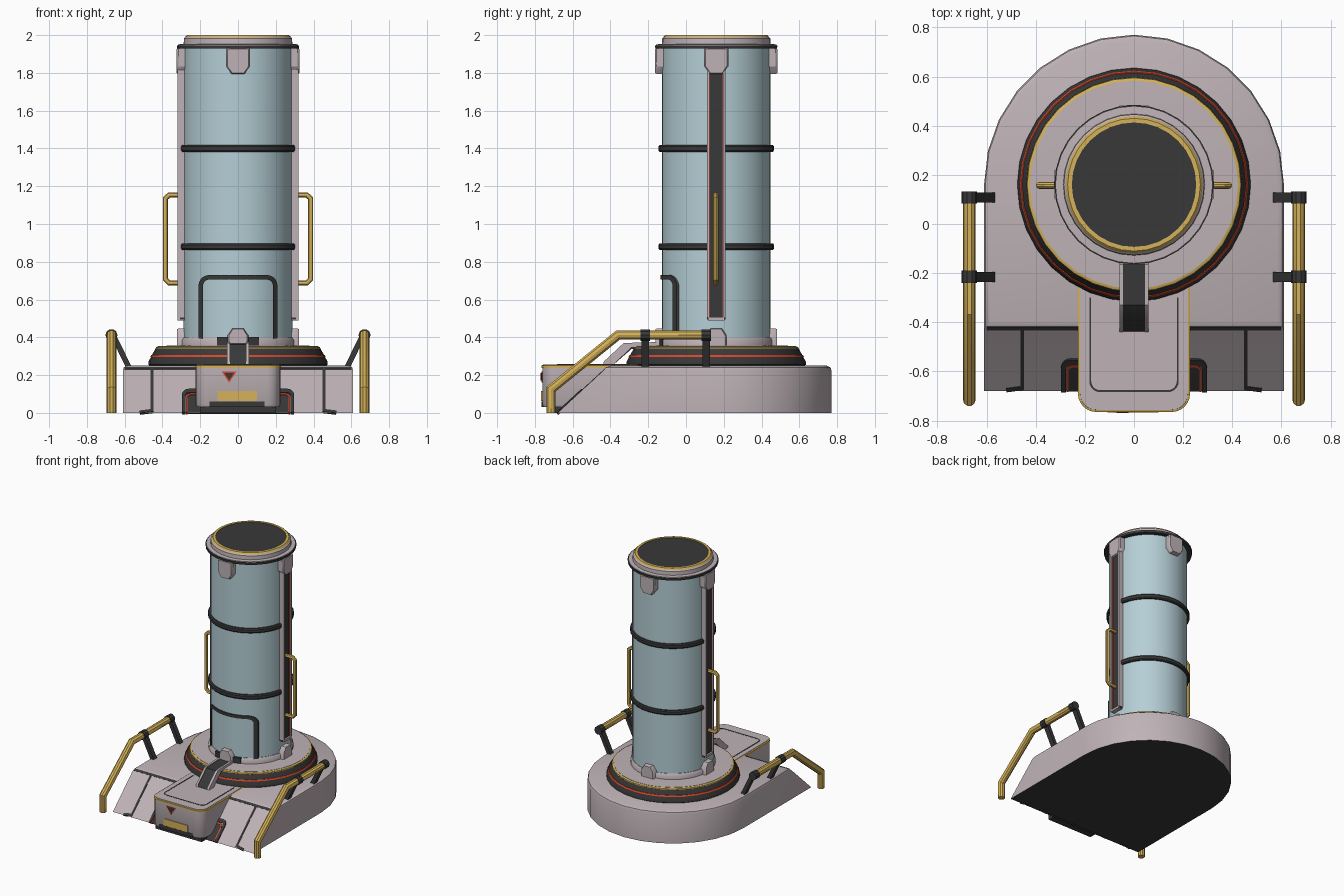
import bpy, bmesh, math
from mathutils import Vector, Matrix

if "Cube" in bpy.data.objects:
    bpy.data.objects.remove(bpy.data.objects["Cube"])

CY = 0.16                                   # column axis
AX = Vector((0, CY, 0))


def material(name, *rgb):
    m = bpy.data.materials.new(name)
    m.diffuse_color = (*rgb, 1)
    m.use_nodes = True
    m.node_tree.nodes["Principled BSDF"].inputs["Base Color"].default_value = m.diffuse_color
    return m


GREY = material("warm_grey", 0.52, 0.45, 0.47)
DARK = material("dark", 0.04, 0.04, 0.04)
GOLD = material("gold", 0.66, 0.44, 0.10)
RED = material("red", 0.70, 0.06, 0.02)
BLUE = material("pale_blue", 0.46, 0.62, 0.67)


def loft(name, rings, mat, closed=False, angle=35):
    """Skin equal-length point rings; cap the ends, or join last to first."""
    bm = bmesh.new()
    vs = [[bm.verts.new(p) for p in r] for r in rings]
    n = len(rings[0])
    for i in range(len(vs) if closed else len(vs) - 1):
        a, b = vs[i], vs[(i + 1) % len(vs)]
        for k in range(n):
            bm.faces.new((a[k], a[(k + 1) % n], b[(k + 1) % n], b[k]))
    if not closed:
        bm.faces.new(vs[0])
        bm.faces.new(vs[-1])
    bmesh.ops.recalc_face_normals(bm, faces=bm.faces)
    me = bpy.data.meshes.new(name)
    bm.to_mesh(me)
    bm.free()
    me.materials.append(mat)
    me.shade_smooth()
    me.set_sharp_from_angle(angle=math.radians(angle))
    ob = bpy.data.objects.new(name, me)
    bpy.context.collection.objects.link(ob)
    return ob


def lathe(name, prof, mat, closed=False, n=32):
    rings = [[(r * math.cos(math.tau * k / n), CY + r * math.sin(math.tau * k / n), z)
              for k in range(n)] for r, z in prof]
    return loft(name, rings, mat, closed)


def box(name, x, y, z, mat):
    return loft(name, [[(x[0], y[0], h), (x[1], y[0], h), (x[1], y[1], h), (x[0], y[1], h)]
                       for h in z], mat)


def miters(path):
    """Average direction and miter factor at each path point."""
    path = [Vector(p) for p in path]
    for i, p in enumerate(path):
        a = (p - path[i - 1]).normalized() if i else (path[1] - p).normalized()
        b = (path[i + 1] - p).normalized() if i < len(path) - 1 else a
        d = (a + b).normalized()
        yield p, d, 1 / d.dot(a)


def tube(name, path, r, plane, mat, n=10):
    plane = Vector(plane)
    rings = []
    for p, d, m in miters(path):
        up = plane.cross(d) * m
        rings.append([p + r * (plane * math.cos(math.tau * k / n) + up * math.sin(math.tau * k / n))
                      for k in range(n)])
    return loft(name, rings, mat)


def ribbon(name, path, w, place, h, mat):
    """Raised strip following a 2D path on a surface given by place(u, v, height)."""
    rings = []
    for p, d, m in miters(path):
        o = Vector((-d.y, d.x)) * m * w / 2
        a, b = p + o, p - o
        rings.append([place(*a, h[0]), place(*a, h[1]), place(*b, h[1]), place(*b, h[0])])
    return loft(name, rings, mat)


def arch(w, z0, z1, r, n=5, across=8):
    """Upside-down U with rounded corners."""
    q = [(w - r + r * math.cos(math.pi / 2 * k / n), z1 - r + r * math.sin(math.pi / 2 * k / n))
         for k in range(n + 1)]
    mid = [((w - r) * (1 - 2 * k / across), z1) for k in range(1, across)]
    return [(w, z0)] + q + mid + [(-x, z) for x, z in reversed(q)] + [(-w, z0)]


def on_column(u, v, h):
    r = 0.288 + h
    return (u, CY - math.sqrt(r * r - u * u), v)


def on_slope(u, v, h):
    return (u, -0.68 + 0.26 * v / 0.24 - 0.68 * h, v + 0.73 * h)


# Base: rounded back, sloping front, dark underside
def d_outline(z, front, inset, n=14):
    r = 0.61 - inset
    arc = [(r * math.cos(math.pi * k / n), CY + r * math.sin(math.pi * k / n), z) for k in range(n + 1)]
    return arc + [(-r, front, z), (r, front, z)]


base = loft("base", [d_outline(0, -0.68, 0), d_outline(0.225, -0.437, 0),
                     d_outline(0.241, -0.42, 0.005), d_outline(0.25, -0.40, 0.025)], GREY)
base.data.materials.append(DARK)
for f in base.data.polygons:
    if f.normal.z < -0.9:
        f.material_index = 1

# Seams and front recess on the slope
ribbon("slope_top_seam", [(-0.60, 0.236), (0.60, 0.236)], 0.012, on_slope, (-0.01, 0.003), DARK)
for s in (-1, 1):
    ribbon("slope_seam", [(s * 0.455, 0.236), (s * 0.455, 0.012), (s * 0.52, 0.004)], 0.014,
           on_slope, (-0.01, 0.003), DARK)
ribbon("recess_border", arch(0.287, 0.0, 0.112, 0.025), 0.02, on_slope, (-0.01, 0.008), DARK)
ribbon("recess_glow_line", arch(0.271, 0.0, 0.096, 0.02), 0.008, on_slope, (-0.01, 0.006), RED)
loft("recess_panel", [[on_slope(-0.268, v, h) if k == 0 else on_slope(0.268, v, h)
                       for k, h in ((0, -0.01), (0, 0.003), (1, 0.003), (1, -0.01))]
                      for v in (0.001, 0.094)], DARK)

# Turntable
lathe("turntable_skirt", [(0.46, 0.245), (0.475, 0.255), (0.475, 0.27), (0.437, 0.34), (0.40, 0.34)], DARK)
lathe("turntable_glow_line", [(0.455, 0.296), (0.464, 0.296), (0.459, 0.306), (0.45, 0.306)], RED, True)
lathe("turntable_gold_rim", [(0.41, 0.335), (0.437, 0.335), (0.435, 0.347), (0.425, 0.352), (0.41, 0.352)],
      GOLD, True)
lathe("turntable_top", [(0.423, 0.34), (0.423, 0.354), (0.30, 0.358)], GREY)

# Column with bands and cap
lathe("column", [(0.288, 0.35), (0.288, 1.935)], BLUE, n=40)
lathe("column_foot_ring", [(0.28, 0.35), (0.302, 0.35), (0.302, 0.385), (0.292, 0.40), (0.28, 0.40)], GREY, True)
for z in (0.88, 1.40):
    lathe("column_band", [(0.28, z - 0.018), (0.30, z - 0.018), (0.306, z - 0.01), (0.306, z + 0.01),
                          (0.30, z + 0.018), (0.28, z + 0.018)], DARK, True)
lathe("cap_seal", [(0.28, 1.928), (0.322, 1.928), (0.324, 1.946), (0.28, 1.946)], DARK, True)
lathe("cap", [(0.318, 1.945), (0.318, 1.951), (0.288, 1.953), (0.286, 1.982), (0.278, 1.99), (0.25, 1.99)], GREY)
lathe("cap_gold_rim", [(0.253, 1.985), (0.28, 1.985), (0.277, 1.994), (0.27, 2.0), (0.253, 2.0)], GOLD, True)
lathe("cap_lid", [(0.256, 1.985), (0.256, 1.996)], DARK)

# Door outline and threshold
ribbon("door_frame", arch(0.197, 0.36, 0.718, 0.045), 0.024, on_column, (-0.01, 0.008), DARK)
for s in (-1, 1):
    ribbon("door_threshold", [(s * 0.055, 0.378), (s * 0.11, 0.378)], 0.045, on_column, (-0.01, 0.018), DARK)


# Clamps at four sides, top and bottom
def clamp(name, prof, r0, r1, i):
    cx = sum(u for u, z in prof) / len(prof)
    cz = sum(z for u, z in prof) / len(prof)
    small = [(cx + (u - cx) * 0.88, cz + (z - cz) * 0.93) for u, z in prof]
    rings = [[(u, CY - r, z) for u, z in pr] for r, pr in ((r0, prof), (r1 - 0.01, prof), (r1, small))]
    ob = loft(name, rings, GREY)
    ob.data.transform(Matrix.Translation(AX) @ Matrix.Rotation(i * math.pi / 2, 4, 'Z') @ Matrix.Translation(-AX))


for i in range(4):
    clamp("upper_clamp", [(-0.064, 1.932), (0.064, 1.932), (0.064, 1.835), (0.035, 1.795),
                          (-0.035, 1.795), (-0.064, 1.835)], 0.27, 0.325, i)
    clamp("lower_clamp", [(-0.055, 0.35), (0.055, 0.35), (0.055, 0.41), (0.03, 0.447),
                          (-0.03, 0.447), (-0.055, 0.41)], 0.27, 0.322, i)

# Mirrored side parts: channels, grab handles, railings
for s in (-1, 1):
    xs = lambda a, b: sorted((s * a, s * b))
    box("side_channel_back", xs(0.275, 0.308), (0.112, 0.208), (0.495, 1.90), DARK)
    for t in (-1, 1):
        ys = lambda a, b: sorted((CY + t * a, CY + t * b))
        box("side_channel_lip", xs(0.27, 0.321), ys(0.036, 0.05), (0.505, 1.90), GREY)
        box("side_channel_glow", xs(0.30, 0.313), ys(0.033, 0.037), (0.51, 1.80), RED)
    box("side_channel_end", xs(0.27, 0.321), (CY - 0.044, CY + 0.044), (0.49, 0.507), GREY)
    tube("grab_handle", [(s * x, 0.157, z) for x, z in
                         ((0.295, 0.688), (0.365, 0.688), (0.385, 0.708), (0.385, 1.135),
                          (0.365, 1.153), (0.295, 1.153))], 0.014, (0, 1, 0), GOLD)
    tube("railing", [(s * 0.67, y, z) for y, z in
                     ((-0.715, 0.0), (-0.715, 0.125), (-0.36, 0.412), (0.125, 0.412))],
         0.026, (1, 0, 0), GOLD)
    for y in (-0.215, 0.108):
        tube("railing_collar", [(s * 0.67, y - 0.025, 0.412), (s * 0.67, y + 0.025, 0.412)],
             0.032, (1, 0, 0), DARK)
        loft("railing_strut", [[(s * (x + a), y + b, z) for a, b in
                                ((-0.016, -0.02), (0.016, -0.02), (0.016, 0.02), (-0.016, 0.02))]
                               for x, z in ((0.575, 0.235), (0.655, 0.40))], DARK)


# Front console with gold edge
def tongue(z, inset, w=0.228, y0=-0.765, y1=-0.22, r=0.075, n=6):
    w, y0, r = w - inset, y0 + inset, r - inset
    q = [(w - r + r * math.sin(math.pi / 2 * k / n), y0 + r - r * math.cos(math.pi / 2 * k / n))
         for k in range(n + 1)]
    pts = q + [(w, y1), (-w, y1)] + [(-x, y) for x, y in reversed(q)]
    # drop the duplicate only if corners meet; keep as an ordered loop
    return [(x, y, z) for x, y in pts]


loft("console_body", [tongue(0.03, 0.012), tongue(0.045, 0.004), tongue(0.24, 0.004)], GREY)
loft("console_gold_edge", [tongue(0.238, 0.0), tongue(0.25, 0.0), tongue(0.253, 0.005)], GOLD)
loft("console_top", [tongue(0.245, 0.007), tongue(0.256, 0.009)], GREY)
box("console_foot", (-0.20, 0.20), (-0.735, -0.55), (0.0, 0.035), DARK)
ribbon("console_top_seam", [(x, -z) for x, z in arch(0.178, 0.30, 0.68, 0.04)], 0.008,
       lambda u, v, h: (u, v, 0.256 + h), (-0.005, 0.002), DARK)
box("console_plate", (-0.108, 0.10), (-0.767, -0.74), (0.062, 0.115), GOLD)
box("console_plate_shadow", (-0.15, 0.14), (-0.764, -0.74), (0.031, 0.06), DARK)
for nm, k, y, m in (("warning_border", 1.0, -0.766, RED), ("warning_triangle", 0.65, -0.769, DARK)):
    loft(nm, [[(-0.047 + k * x, yy, 0.196 + k * z) for x, z in ((-0.038, 0.022), (0.038, 0.022), (0, -0.036))]
              for yy in (y, -0.75)], m)

# Bridge bracket from console to column
side = [(-0.44, 0.25), (-0.435, 0.272), (-0.33, 0.37), (-0.15, 0.375), (-0.15, 0.345), (-0.29, 0.345), (-0.39, 0.25)]
for s in (-1, 1):
    loft("bracket_side", [[(s * x, y, z) for y, z in side] for x in (0.042, 0.058)], GREY)
loft("bracket_tread", [[(x, y, z - (0.008 if z > 0.26 else 0)) for y, z in side] for x in (-0.043, 0.043)], DARK)
